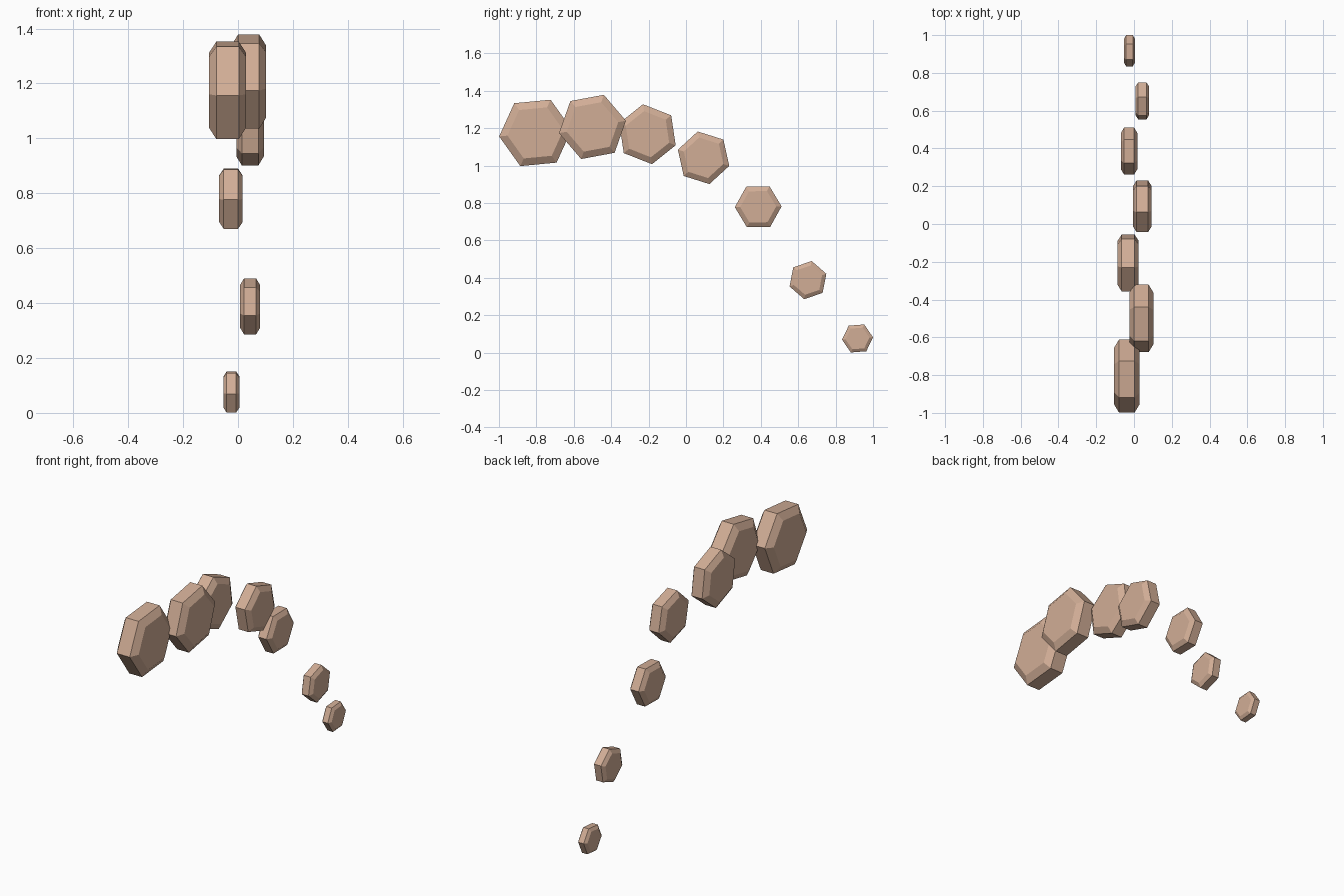
import bpy
import bmesh
import math

cube = bpy.data.objects.get("Cube")
if cube:
    bpy.data.objects.remove(cube, do_unlink=True)

# Single warm clay colour
clay = bpy.data.materials.new("warm_clay")
clay.use_nodes = True
COLOUR = (0.64, 0.42, 0.305, 1.0)
clay.diffuse_color = COLOUR
clay.node_tree.nodes["Principled BSDF"].inputs["Base Color"].default_value = COLOUR

HALF_DEPTH = 0.346   # half thickness relative to radius
HALF_WAIST = 0.21    # half width of the straight rim
FACE_SCALE = 0.77    # size of the flat face inside the chamfer


def hex_plate(name, x, y, z, radius, turn):
    """Six-sided plate lying across x, chamfered on both faces."""
    bm = bmesh.new()
    rings = []
    for depth, scale in ((-HALF_DEPTH, FACE_SCALE), (-HALF_WAIST, 1),
                         (HALF_WAIST, 1), (HALF_DEPTH, FACE_SCALE)):
        ring = []
        for i in range(6):
            a = math.radians(turn + 60 * i)
            ring.append(bm.verts.new((depth * radius,
                                      math.cos(a) * scale * radius,
                                      math.sin(a) * scale * radius)))
        rings.append(ring)
    # Chamfers and rim
    for lower, upper in zip(rings, rings[1:]):
        for i in range(6):
            j = (i + 1) % 6
            bm.faces.new((lower[i], lower[j], upper[j], upper[i]))
    # Flat faces
    bm.faces.new(rings[0])
    bm.faces.new(rings[-1])
    bmesh.ops.recalc_face_normals(bm, faces=bm.faces)
    mesh = bpy.data.meshes.new(name)
    bm.to_mesh(mesh)
    bm.free()
    mesh.materials.append(clay)
    obj = bpy.data.objects.new(name, mesh)
    obj.location = (x, y, z)
    bpy.context.collection.objects.link(obj)


# Arched row, alternating sides and shrinking: x, y, z, radius, turn
PLATES = [
    (-0.038, -0.805, 1.175, 0.195, 5.5),
    (0.039, -0.500, 1.207, 0.182, 10.5),
    (-0.031, -0.206, 1.168, 0.162, 38.5),
    (0.044, 0.094, 1.042, 0.144, 42.5),
    (-0.026, 0.386, 0.780, 0.125, 1.0),
    (0.044, 0.652, 0.388, 0.104, 19.0),
    (-0.024, 0.917, 0.076, 0.083, 4.5),
]
for number, plate in enumerate(PLATES, 1):
    hex_plate(f"arch_plate_{number}", *plate)
